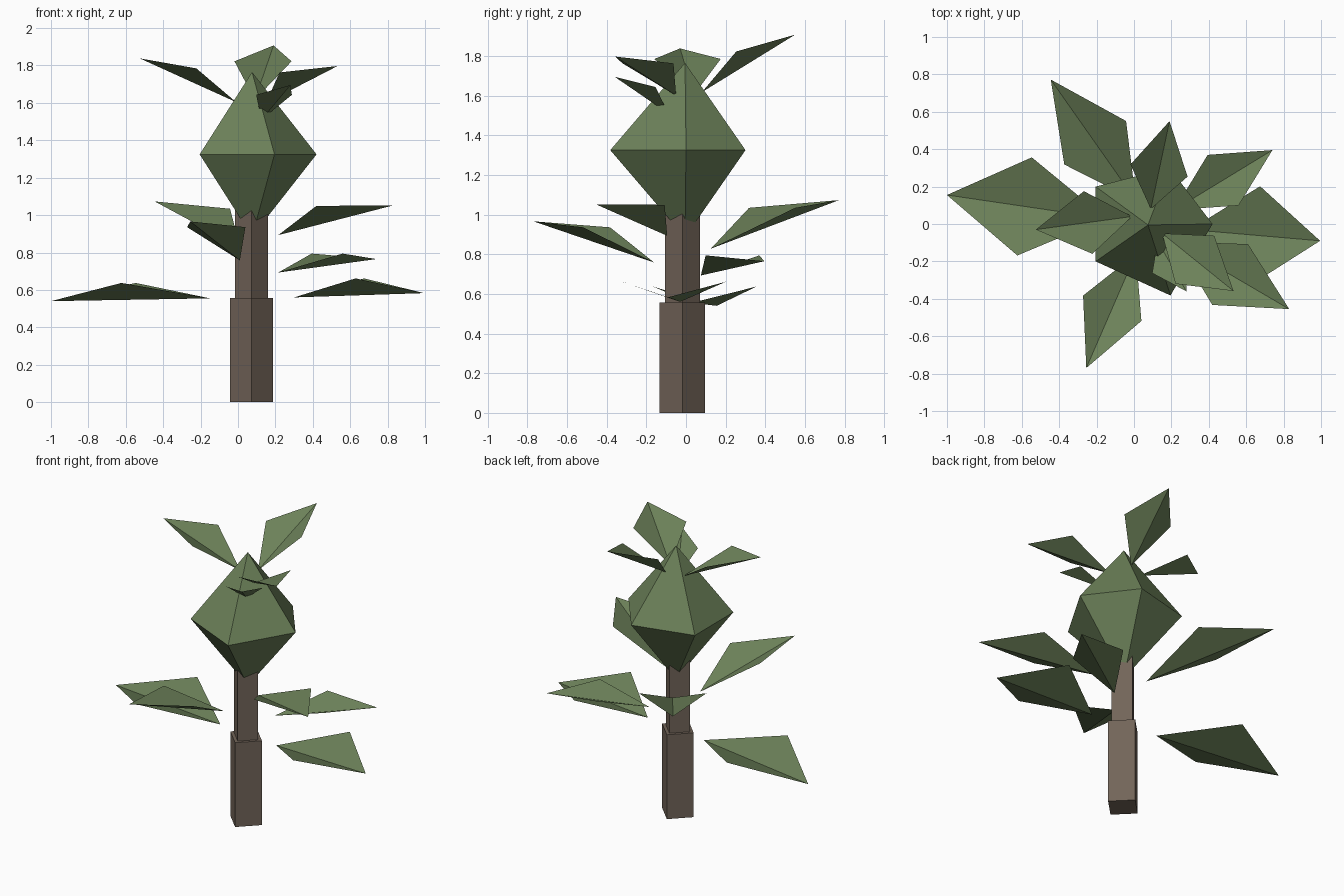
import bpy
from math import pi, cos, sin
from mathutils import Vector

if "Cube" in bpy.data.objects:
    bpy.data.objects.remove(bpy.data.objects["Cube"])


def material(name, rgb):
    m = bpy.data.materials.new(name)
    m.diffuse_color = (*rgb, 1)
    m.use_nodes = True
    m.node_tree.nodes["Principled BSDF"].inputs["Base Color"].default_value = m.diffuse_color
    return m


BARK = material("bark", (0.17, 0.13, 0.10))
GREEN = material("foliage", (0.15, 0.22, 0.10))


def add_mesh(name, verts, faces, mat):
    me = bpy.data.meshes.new(name)
    me.from_pydata([tuple(v) for v in verts], [], faces)
    me.materials.append(mat)
    me.update()
    ob = bpy.data.objects.new(name, me)
    bpy.context.collection.objects.link(ob)
    return ob


def square_post(name, r, z0, z1):
    # four-sided post with its corners on the axes
    ring = [(0.072 + r * cos(i * pi / 2), -0.018 + r * sin(i * pi / 2)) for i in range(4)]
    verts = [(x, y, z) for z in (z0, z1) for x, y in ring]
    faces = [(3, 2, 1, 0), (4, 5, 6, 7)]
    faces += [(i, (i + 1) % 4, 4 + (i + 1) % 4, 4 + i) for i in range(4)]
    add_mesh(name, verts, faces, BARK)


def leaf(name, base, tip, width, lift):
    # kite folded upwards along its midrib
    a, b = Vector(base), Vector(tip)
    d = (b - a).normalized()
    side = Vector((-d.y, d.x, 0)).normalized()
    mid = a.lerp(b, 0.51) + d.cross(side) * lift
    verts = [a, b, mid + side * width / 2, mid - side * width / 2]
    add_mesh(name, verts, [(0, 1, 2), (0, 3, 1)], GREEN)


# trunk
square_post("lower_trunk", 0.115, 0, 0.556)
square_post("upper_trunk", 0.088, 0.556, 1.11)

# five-sided double pyramid crown
rim = [(0.42, 0), (0.19, 0.30), (-0.205, 0.2), (-0.205, -0.2), (0.195, -0.382)]
verts = [(x, y, 1.325) for x, y in rim] + [(0.075, -0.005, 1.765), (0.075, -0.005, 0.885)]
faces = []
for i in range(5):
    j = (i + 1) % 5
    faces += [(i, j, 5), (j, i, 6)]
add_mesh("crown", verts, faces, GREEN)

# leaves: base, tip, width, fold height
leaves = {
    "low_leaf_left": ((-0.15, 0.03, 0.555), (-1.0, 0.155, 0.54), 0.53, 0.09),
    "low_leaf_right": ((0.30, -0.03, 0.56), (0.995, -0.09, 0.583), 0.526, 0.09),
    "mid_leaf_right_back": ((0.215, 0.075, 0.693), (0.74, 0.395, 0.765), 0.317, 0.065),
    "mid_leaf_front": ((0.01, -0.16, 0.758), (-0.255, -0.77, 0.966), 0.34, 0.075),
    "high_leaf_back": ((0.01, 0.125, 0.828), (-0.445, 0.772, 1.073), 0.404, 0.085),
    "high_leaf_right_front": ((0.215, -0.095, 0.893), (0.83, -0.455, 1.052), 0.377, 0.077),
    "top_leaf_back": ((0.09, 0.08, 1.617), (0.19, 0.55, 1.907), 0.312, 0.067),
    "top_leaf_left": ((-0.01, 0.04, 1.604), (-0.525, -0.03, 1.838), 0.338, 0.067),
    "top_leaf_right": ((0.15, -0.05, 1.6), (0.532, -0.358, 1.797), 0.33, 0.067),
    "small_top_leaf": ((0.125, -0.09, 1.51), (0.28, -0.36, 1.695), 0.22, 0.045),
}
for name, spec in leaves.items():
    leaf(name, *spec)
